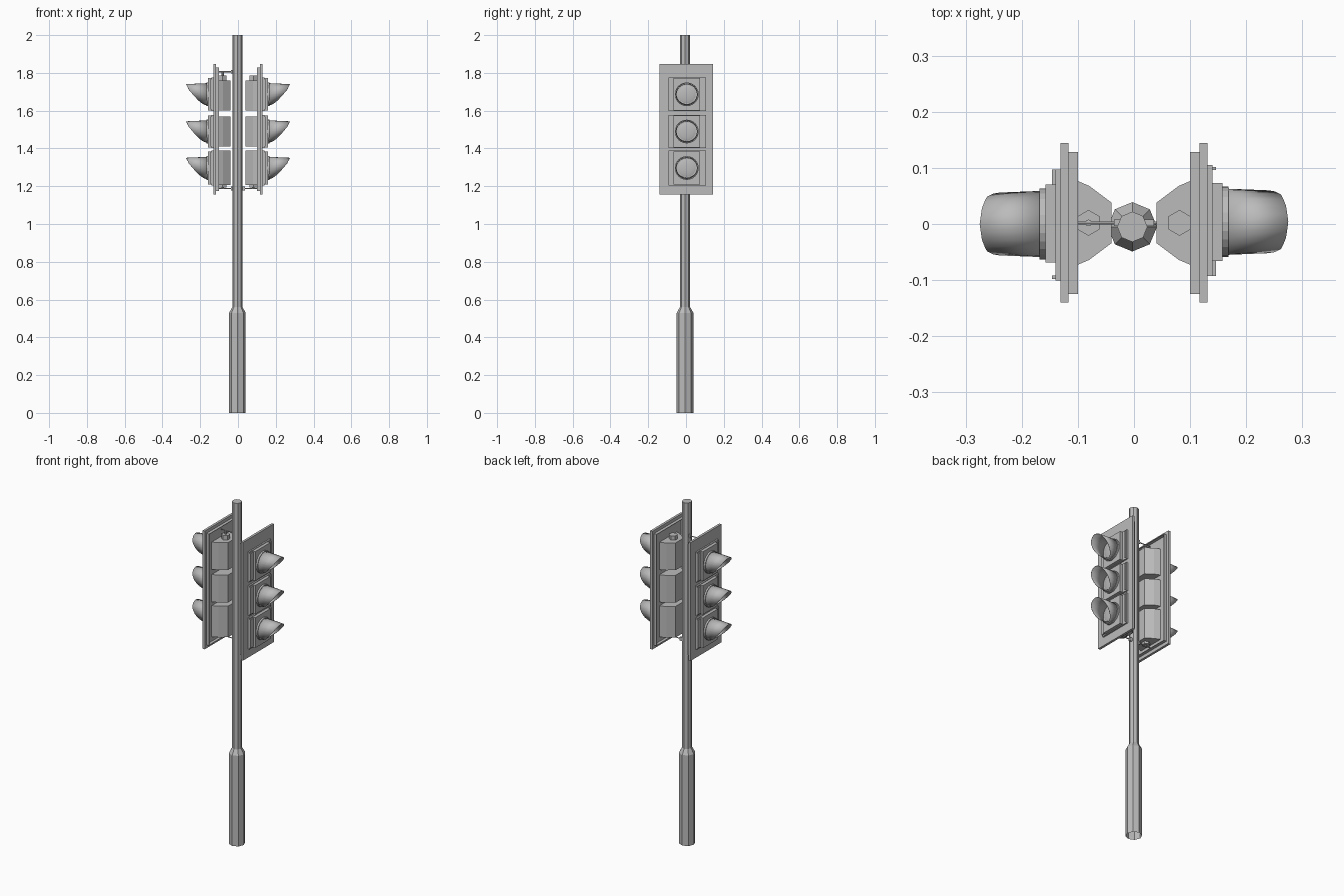
import bpy, bmesh, math
from mathutils import Matrix, Vector

cube = bpy.data.objects.get("Cube")
if cube:
    bpy.data.objects.remove(cube, do_unlink=True)

grey = bpy.data.materials.new("signal grey")
grey.use_nodes = True
GREY = (0.5, 0.5, 0.5, 1)
grey.diffuse_color = GREY
grey.node_tree.nodes["Principled BSDF"].inputs["Base Color"].default_value = GREY


def finish(bm, name, matrix=Matrix(), smooth=False):
    bmesh.ops.recalc_face_normals(bm, faces=bm.faces)
    mesh = bpy.data.meshes.new(name)
    bm.to_mesh(mesh)
    bm.free()
    mesh.materials.append(grey)
    mesh.transform(matrix)
    for poly in mesh.polygons:
        poly.use_smooth = smooth
    obj = bpy.data.objects.new(name, mesh)
    bpy.context.collection.objects.link(obj)
    return obj


def box(name, low, high, matrix=Matrix()):
    bm = bmesh.new()
    bmesh.ops.create_cube(bm, size=1)
    low, high = Vector(low), Vector(high)
    for v in bm.verts:
        v.co = (low + high) / 2 + v.co * (high - low)
    return finish(bm, name, matrix)


def rod(name, start, end, radius, sides, matrix=Matrix()):
    bm = bmesh.new()
    start, end = Vector(start), Vector(end)
    turn = (end - start).to_track_quat("Z", "Y").to_matrix().to_4x4()
    bmesh.ops.create_cone(bm, cap_ends=True, segments=sides, radius1=radius, radius2=radius,
                          depth=(end - start).length,
                          matrix=Matrix.Translation((start + end) / 2) @ turn)
    return finish(bm, name, matrix)


def prism(name, outline, z0, z1, matrix):
    bm = bmesh.new()
    face = bm.faces.new([bm.verts.new((x, y, z0)) for x, y in outline])
    new = bmesh.ops.extrude_face_region(bm, geom=[face])["geom"]
    bmesh.ops.translate(bm, vec=(0, 0, z1 - z0),
                        verts=[g for g in new if isinstance(g, bmesh.types.BMVert)])
    return finish(bm, name, matrix)


def lathe(name, profile, sides, centre):
    """Stack of octagonal rings, open at the foot and capped at the top."""
    bm = bmesh.new()
    rings = [[bm.verts.new((centre[0] + r * math.cos(i * math.tau / sides),
                            centre[1] + r * math.sin(i * math.tau / sides), z))
              for i in range(sides)] for r, z in profile]
    for a, b in zip(rings, rings[1:]):
        for i in range(sides):
            j = (i + 1) % sides
            bm.faces.new((a[i], a[j], b[j], b[i]))
    bm.faces.new(rings[-1])
    return finish(bm, name)


def visor(name, z, y, matrix):
    """Tunnel hood whose rim sweeps back from the top towards the bottom."""
    reach = [0.275, 0.271, 0.262, 0.24, 0.215, 0.192, 0.178]
    bm = bmesh.new()
    count, steps = 24, len(reach) - 1
    back, front = [], []
    for i in range(count):
        angle = i * math.tau / count
        t = min(angle, math.tau - angle) / math.pi * steps
        k = min(int(t), steps - 1)
        x = reach[k] + (reach[k + 1] - reach[k]) * (t - k)
        s, c = math.sin(angle), math.cos(angle)
        back.append(bm.verts.new((0.165, y + 0.059 * s, z + 0.059 * c)))
        front.append(bm.verts.new((x, y + 0.056 * s, z + 0.054 * c)))
    for i in range(count):
        j = (i + 1) % count
        bm.faces.new((back[i], back[j], front[j], front[i]))
    obj = finish(bm, name, matrix, smooth=True)
    shell = obj.modifiers.new("thickness", "SOLIDIFY")
    shell.thickness = 0.002


def lens(name, z, y, matrix):
    """Shallow glass dome."""
    bm = bmesh.new()
    bmesh.ops.create_uvsphere(bm, u_segments=24, v_segments=12, radius=0.056)
    for v in bm.verts:
        v.co = (0.162 + v.co.z * 0.2, y + v.co.y, z + v.co.x)
    finish(bm, name, matrix, smooth=True)


# Pole
AXIS = (-0.003, -0.005)
lathe("pole", [(0.044, 0), (0.044, 0.53), (0.027, 0.56), (0.027, 2)], 8, AXIS)

# Two signal heads, back to back
half = [(0.115, 0.081), (0.08, 0.066), (0.04, 0.036)]
body_outline = half + [(x, -y) for x, y in reversed(half)]
body_levels = [(1.206, 1.388), (1.41, 1.57), (1.6, 1.76)]
door_levels = [(1.205, 1.388), (1.402, 1.577), (1.598, 1.775)]

for side, turn in (("left", 0), ("right", math.pi)):
    m = Matrix.Translation((0, 0.002, 0)) @ Matrix.Rotation(turn, 4, "Z")

    # Backboard with a thin lip behind it
    box(side + "_backboard", (0.117, -0.142, 1.155), (0.131, 0.142, 1.847), m)
    for s in (-1, 1):
        box(side + "_lip_upright", (0.1, s * 0.125 - 0.0015, 1.175), (0.118, s * 0.125 + 0.0015, 1.828), m)
        z = 1.5015 + s * 0.325
        box(side + "_lip_rail", (0.1, -0.126, z - 0.0015), (0.118, 0.126, z + 0.0015), m)

    # Lamp sections
    for (b0, b1), (d0, d1) in zip(body_levels, door_levels):
        mid = (d0 + d1) / 2
        prism(side + "_lamp_housing", body_outline, b0, b1, m)
        box(side + "_door_base", (0.13, -0.095, d0), (0.14, 0.103, d1), m)
        box(side + "_door_edge", (0.138, -0.095, d0 + 0.008), (0.146, -0.068, d1 - 0.008), m)
        box(side + "_door_hinge", (0.138, 0.094, d0 + 0.008), (0.146, 0.1, d1 - 0.008), m)
        box(side + "_door_panel", (0.138, -0.068, d0 + 0.003), (0.158, 0.071, d1 - 0.003), m)
        rod(side + "_lamp_ring", (0.156, 0.002, mid), (0.168, 0.002, mid), 0.063, 24, m)
        lens(side + "_lens", mid, 0.002, m)
        visor(side + "_visor", mid, 0.002, m)

    # Hexagonal end caps
    rod(side + "_top_cap", (0.081, 0, 1.755), (0.081, 0, 1.785), 0.023, 6, m)
    rod(side + "_bottom_cap", (0.081, 0, 1.192), (0.081, 0, 1.21), 0.023, 6, m)

    # Mounting arms to the pole
    arms = [(1.188, 1.2)] + ([(1.806, 1.78)] if side == "right" else [])
    for arm_z, cap_z in arms:
        rod(side + "_arm", (0.025, 0, arm_z), (0.11, 0, arm_z), 0.003, 6, m)
        rod(side + "_arm_post", (0.081, 0, arm_z), (0.081, 0, cap_z), 0.006, 8, m)
        box(side + "_arm_clamp", (0.018, -0.006, arm_z - 0.01), (0.036, 0.006, arm_z + 0.01), m)
